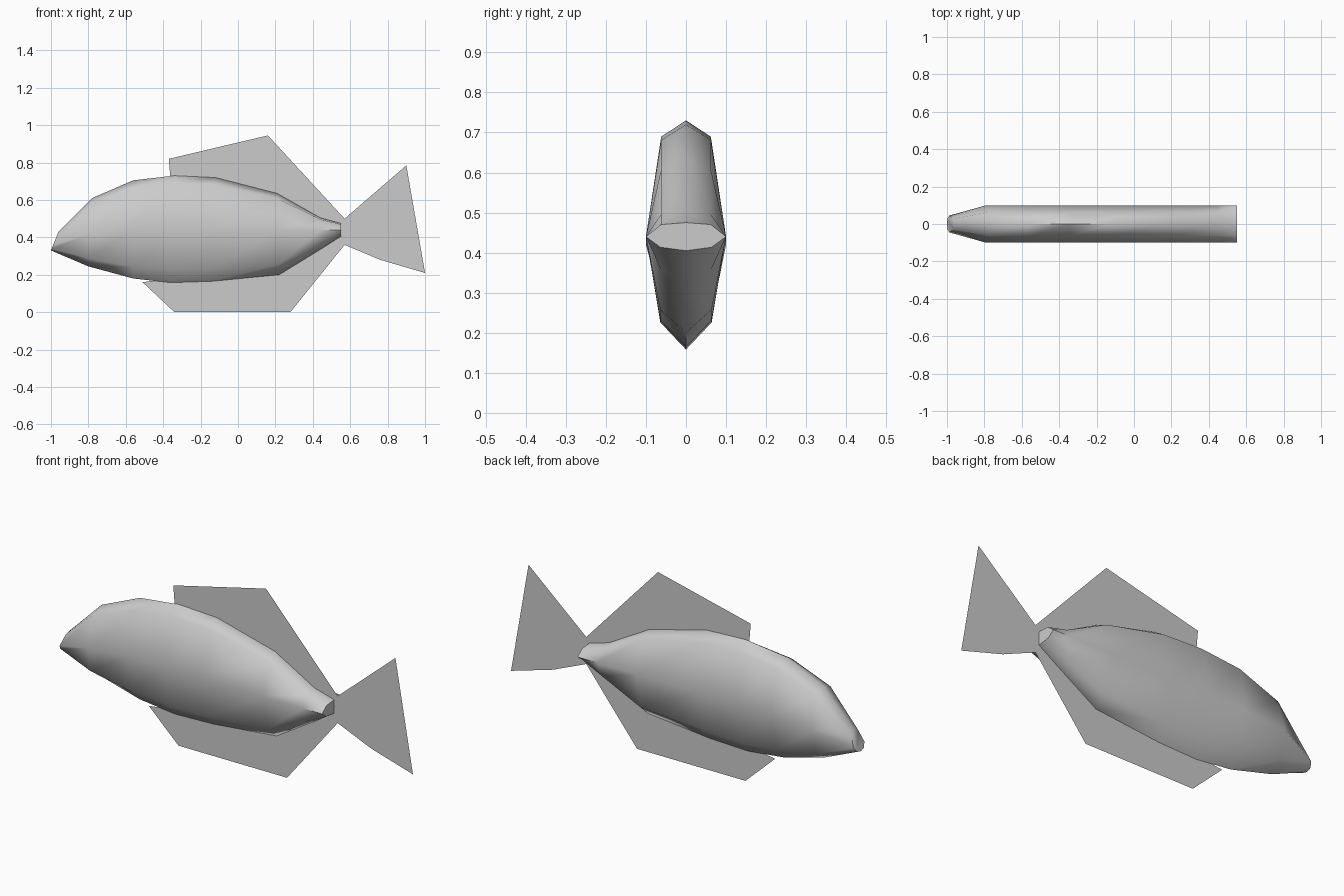
import bpy, bmesh, math

cube = bpy.data.objects.get("Cube")
if cube:
    bpy.data.objects.remove(cube, do_unlink=True)

grey = bpy.data.materials.new("fish grey")
grey.use_nodes = True
grey.diffuse_color = (0.6, 0.6, 0.6, 1)
grey.node_tree.nodes["Principled BSDF"].inputs["Base Color"].default_value = grey.diffuse_color


def add_object(name, bm):
    mesh = bpy.data.meshes.new(name)
    bm.to_mesh(mesh)
    bm.free()
    mesh.materials.append(grey)
    obj = bpy.data.objects.new(name, mesh)
    bpy.context.collection.objects.link(obj)
    return obj


# Body: eight-sided rings, each (top x, top z, bottom x, bottom z, middle z, half width)
stations = [
    (-0.96, 0.43, -1.0, 0.33, 0.36, 0.045),
    (-0.78, 0.61, -0.8, 0.245, 0.42, 0.1),
    (-0.56, 0.705, -0.56, 0.18, 0.44, 0.1),
    (-0.34, 0.73, -0.36, 0.158, 0.44, 0.1),
    (-0.12, 0.72, -0.14, 0.165, 0.44, 0.1),
    (0.21, 0.635, 0.22, 0.2, 0.44, 0.1),
    (0.44, 0.505, 0.44, 0.335, 0.44, 0.1),
    (0.55, 0.475, 0.55, 0.405, 0.44, 0.1),
]


def ring_points(tx, tz, bx, bz, mz, w):
    def at(side, z):
        t = (z - bz) / (tz - bz)
        return (bx + (tx - bx) * t, side * w, z)
    high, low = mz + (tz - mz) * 0.86, mz + (bz - mz) * 0.76
    return [(tx, 0, tz), at(0.62, high), at(1, mz), at(0.64, low),
            (bx, 0, bz), at(-0.64, low), at(-1, mz), at(-0.62, high)]


bm = bmesh.new()
rings = [[bm.verts.new(p) for p in ring_points(*s)] for s in stations]
for a, b in zip(rings, rings[1:]):
    for i in range(8):
        j = (i + 1) % 8
        bm.faces.new((a[i], a[j], b[j], b[i]))
bm.faces.new(rings[0])
bm.faces.new(rings[-1])
bmesh.ops.recalc_face_normals(bm, faces=bm.faces)
body = add_object("body", bm)

bpy.ops.object.select_all(action="DESELECT")
body.select_set(True)
bpy.context.view_layer.objects.active = body
bpy.ops.object.shade_smooth_by_angle(angle=math.radians(60))

# Fins: flat sheets on the centre plane, rooted inside the body
fins = {
    "dorsal_fin": [(-0.36, 0.7), (-0.37, 0.82), (0.16, 0.945), (0.57, 0.5), (0.57, 0.44), (0.1, 0.5)],
    "belly_fin": [(-0.51, 0.16), (-0.34, 0), (0.28, 0), (0.57, 0.36), (0.57, 0.44), (0.1, 0.4), (-0.3, 0.19)],
    "tail_fin": [(0.55, 0.44), (0.57, 0.5), (0.68, 0.595), (0.9, 0.785), (1.0, 0.21), (0.76, 0.28), (0.57, 0.36)],
}
for name, outline in fins.items():
    bm = bmesh.new()
    face = bm.faces.new([bm.verts.new((x, 0, z)) for x, z in outline])
    face.normal_update()
    if face.normal.y > 0:
        face.normal_flip()
    add_object(name, bm)
